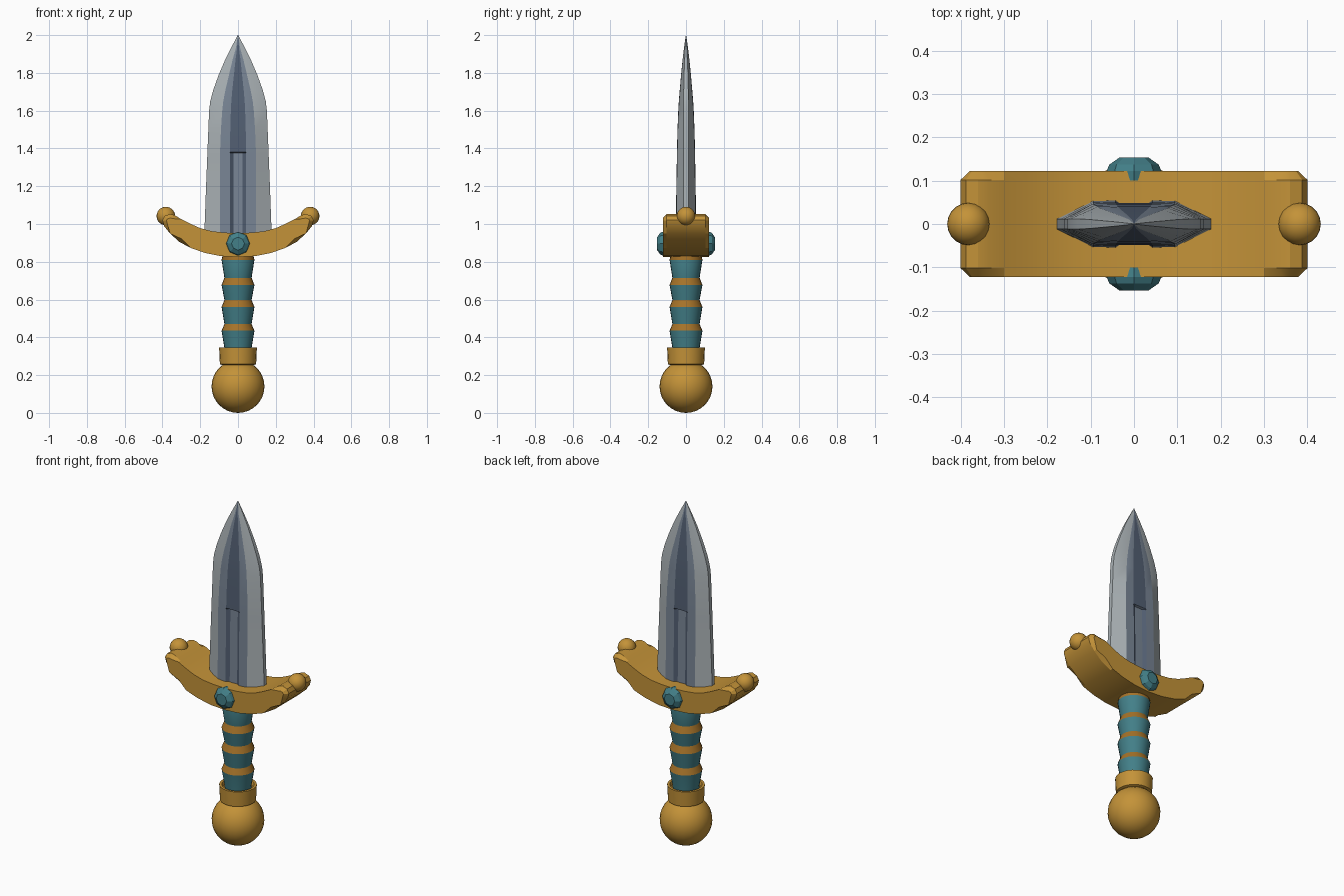
import bpy, bmesh, math
from mathutils import Matrix

if "Cube" in bpy.data.objects:
    bpy.data.objects.remove(bpy.data.objects["Cube"])


def material(name, rgb):
    m = bpy.data.materials.new(name)
    m.diffuse_color = (*rgb, 1)
    m.use_nodes = True
    m.node_tree.nodes["Principled BSDF"].inputs["Base Color"].default_value = m.diffuse_color
    return m


GOLD = material("gold", (0.55, 0.29, 0.04))
BRONZE = material("bronze", (0.38, 0.17, 0.022))
TEAL = material("teal", (0.056, 0.215, 0.25))
STEEL = material("pale_steel", (0.40, 0.44, 0.46))
MID = material("blue_steel", (0.19, 0.235, 0.30))
DARK = material("dark_steel", (0.085, 0.115, 0.17))


def finish(bm, name, mats, angle=25):
    """Turn a bmesh into a named object, smooth apart from sharp edges."""
    bmesh.ops.recalc_face_normals(bm, faces=bm.faces)
    me = bpy.data.meshes.new(name)
    bm.to_mesh(me)
    bm.free()
    ob = bpy.data.objects.new(name, me)
    bpy.context.collection.objects.link(ob)
    for m in mats:
        me.materials.append(m)
    bpy.ops.object.select_all(action='DESELECT')
    ob.select_set(True)
    bpy.context.view_layer.objects.active = ob
    bpy.ops.object.shade_smooth_by_angle(angle=math.radians(angle))
    return ob


def loft(bm, rings):
    """Skin closed rings of points, cap both ends; returns faces by row."""
    vs = [[bm.verts.new(p) for p in r] for r in rings]
    n = len(vs[0])
    rows = [[bm.faces.new((a[i], a[(i + 1) % n], b[(i + 1) % n], b[i]))
             for i in range(n)] for a, b in zip(vs, vs[1:])]
    bm.faces.new(vs[0][::-1])
    bm.faces.new(vs[-1])
    return rows


def circle(r, z, n):
    return [(r * math.cos(2 * math.pi * i / n), r * math.sin(2 * math.pi * i / n), z)
            for i in range(n)]


def ball(name, loc, r, u=24, v=16):
    bm = bmesh.new()
    bmesh.ops.create_uvsphere(bm, u_segments=u, v_segments=v, radius=r,
                              matrix=Matrix.Translation(loc))
    finish(bm, name, [GOLD])


# Pommel and collar with a recessed lip
ball("pommel", (0, 0, 0.14), 0.14)
bm = bmesh.new()
loft(bm, [circle(r, z, 24) for r, z in
          [(0.075, 0.25), (0.096, 0.258), (0.1, 0.345), (0.086, 0.345), (0.08, 0.325)]])
finish(bm, "collar", [GOLD])

# Grip: tapered wraps separated by flared bands
profile = [(0.07, 0.32), (0.072, 0.345), (0.087, 0.435), (0.072, 0.47), (0.087, 0.56),
           (0.072, 0.598), (0.087, 0.677), (0.072, 0.715), (0.087, 0.81), (0.078, 0.85)]
bm = bmesh.new()
rows = loft(bm, [circle(r, z, 24) for r, z in profile])
for (r0, _), (r1, _), row in zip(profile, profile[1:], rows):
    for f in row:
        f.material_index = 1 if r1 < r0 else 0
finish(bm, "grip", [TEAL, BRONZE])

# Guard: upswept crescent, chamfered around its rim
lower = [(0, 0.825), (0.09, 0.83), (0.175, 0.847), (0.25, 0.873), (0.31, 0.905),
         (0.36, 0.95), (0.392, 0.99), (0.4, 1.02), (0.388, 1.043)]
upper = [(0.36, 1.053), (0.335, 1.047), (0.30, 1.025), (0.25, 1.0), (0.2, 0.978),
         (0.14, 0.962), (0.07, 0.954), (0, 0.952)]
half = lower + upper
outline = half + [(-x, z) for x, z in reversed(half[1:-1])]
bm = bmesh.new()
loft(bm, [[(x, y, z) for x, z in outline] for y in (-0.122, 0.122)])
rim = [e for e in bm.edges if abs(e.verts[0].co.y - e.verts[1].co.y) < 1e-5]
bmesh.ops.bevel(bm, geom=rim, offset=0.02, segments=1, affect='EDGES', clamp_overlap=True)
finish(bm, "guard", [GOLD])

for side, s in (("left", -1), ("right", 1)):
    ball(side + "_guard_ball", (0.382 * s, 0, 1.042), 0.049, 20, 14)

# Faceted gems on both faces of the guard
for side, s in (("front", -1), ("back", 1)):
    bm = bmesh.new()
    loft(bm, [[(x, s * y, z + 0.896) for x, z, _ in circle(r, 0, 8)]
              for r, y in [(0.06, 0.1), (0.063, 0.122), (0.057, 0.137), (0.034, 0.153)]])
    finish(bm, side + "_gem", [TEAL], 20)

# Blade: rows of height, half width, half thickness, spine taper, fuller depth
sections = [(0.90, 0.18, 0.055, 1, 0.012), (1.2, 0.169, 0.051, 1, 0.012),
            (1.375, 0.162, 0.048, 1, 0.012), (1.38, 0.162, 0.048, 1, 0),
            (1.5, 0.157, 0.045, 0.95, 0), (1.6, 0.153, 0.041, 0.88, 0),
            (1.65, 0.147, 0.038, 0.82, 0), (1.71, 0.131, 0.033, 0.7, 0),
            (1.79, 0.102, 0.026, 0.5, 0), (1.87, 0.068, 0.018, 0.3, 0),
            (1.93, 0.038, 0.011, 0.12, 0), (2.0, 0.001, 0.0008, 0.004, 0)]
rings = []
for z, w, t, k, d in sections:
    e = min(0.012, t * 0.4)
    quarter = [(w, e), (0.095 * k, t * 0.97), (0.043 * k, t), (0.024 * k, t - d)]
    top = quarter + [(-x, y) for x, y in reversed(quarter)]
    rings.append([(x, y, z) for x, y in top + [(-x, -y) for x, y in top]])
bm = bmesh.new()
band = [0, 1, 2, 2, 2, 1, 0, 0]     # edge, bevel and fuller colours across each face
for row, sec in zip(loft(bm, rings), sections):
    for i, f in enumerate(row):
        f.material_index = band[i % 8]
        if sec[4] and i % 8 == 3:   # fuller floor is lighter than its walls
            f.material_index = 1
finish(bm, "blade", [STEEL, MID, DARK], 20)
